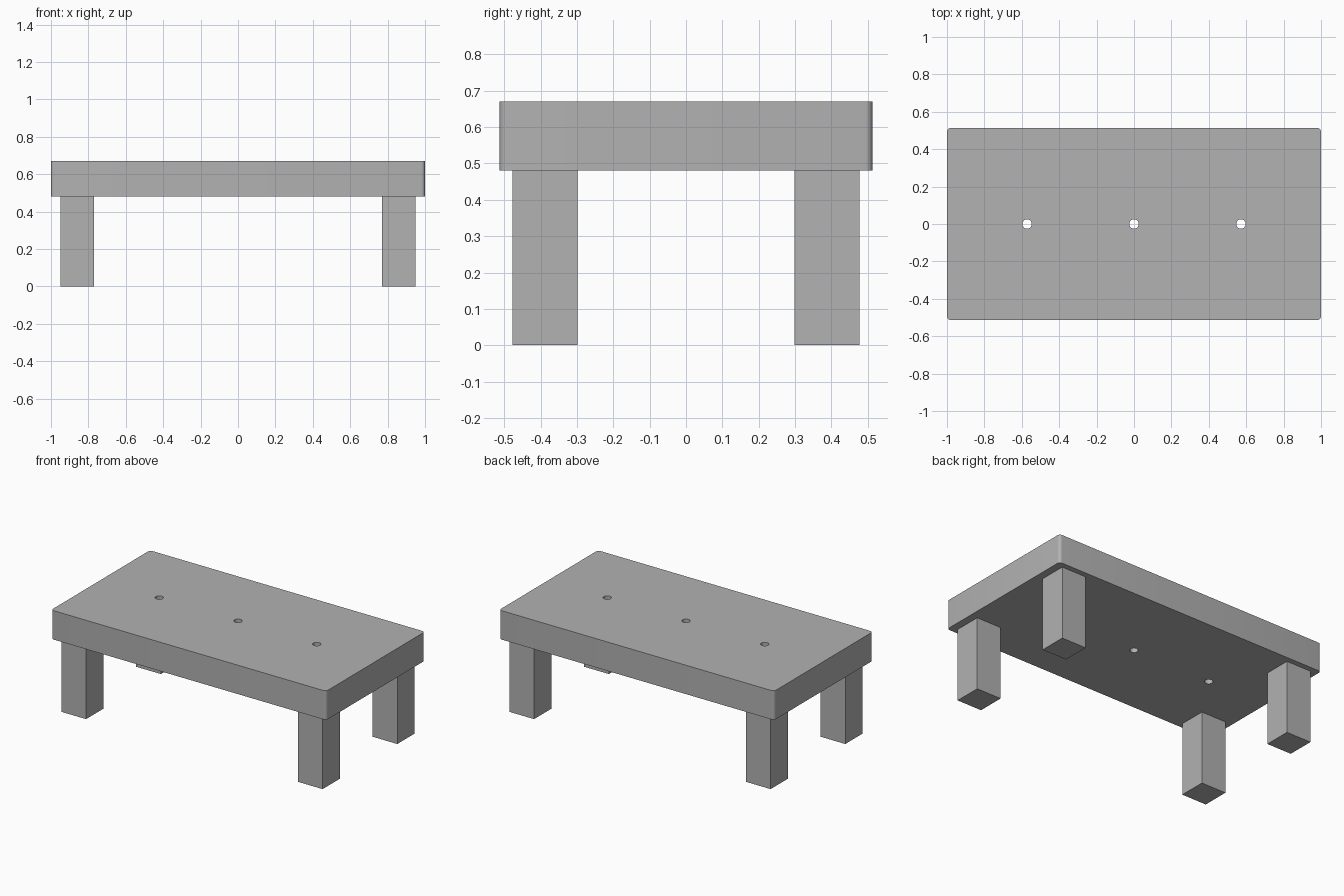
import bpy
import bmesh

if "Cube" in bpy.data.objects:
    bpy.data.objects.remove(bpy.data.objects["Cube"], do_unlink=True)

LEG_HEIGHT = 0.48
TOP_HEIGHT = 0.67
HOLE_RADIUS = 0.025
HOLE_SPACING = 0.572

grey = bpy.data.materials.new("plain grey")
grey.use_nodes = True
colour = (0.445, 0.445, 0.445, 1)
grey.diffuse_color = colour
grey.node_tree.nodes["Principled BSDF"].inputs["Base Color"].default_value = colour


def add_box(name, centre, size):
    bpy.ops.mesh.primitive_cube_add(size=1, location=centre)
    box = bpy.context.object
    box.name = name
    box.scale = size
    bpy.ops.object.transform_apply(location=False, rotation=False, scale=True)
    box.data.materials.append(grey)
    return box


# Table top with rounded upright corners
top = add_box("table_top", (0, 0, (LEG_HEIGHT + TOP_HEIGHT) / 2),
              (2, 1.026, TOP_HEIGHT - LEG_HEIGHT))
bm = bmesh.new()
bm.from_mesh(top.data)
uprights = [e for e in bm.edges
            if abs(e.verts[0].co.z - e.verts[1].co.z) > 0.1]
bmesh.ops.bevel(bm, geom=uprights, offset=0.02, segments=6,
                profile=0.5, affect='EDGES')
bm.to_mesh(top.data)
bm.free()

# Three holes drilled through the top
for i in (-1, 0, 1):
    bpy.ops.mesh.primitive_cylinder_add(
        vertices=32, radius=HOLE_RADIUS, depth=1,
        location=(i * HOLE_SPACING, 0, top.location.z))
    drill = bpy.context.object
    drill.name = "hole_cutter"
    drill.hide_render = True
    drill.data.materials.append(grey)
    cut = top.modifiers.new("hole", 'BOOLEAN')
    cut.operation = 'DIFFERENCE'
    cut.solver = 'EXACT'
    cut.object = drill
    bpy.context.view_layer.objects.active = top
    bpy.ops.object.modifier_apply(modifier=cut.name)
    bpy.data.objects.remove(drill, do_unlink=True)

bpy.ops.object.select_all(action='DESELECT')
top.select_set(True)
bpy.context.view_layer.objects.active = top
bpy.ops.object.shade_smooth_by_angle()

# Four square legs
for side, sx in (("left", 1), ("right", -1)):
    for end, sy in (("front", -1), ("back", 1)):
        add_box(f"{end}_{side}_leg",
                (sx * 0.86, sy * 0.388, LEG_HEIGHT / 2),
                (0.179, 0.179, LEG_HEIGHT))
